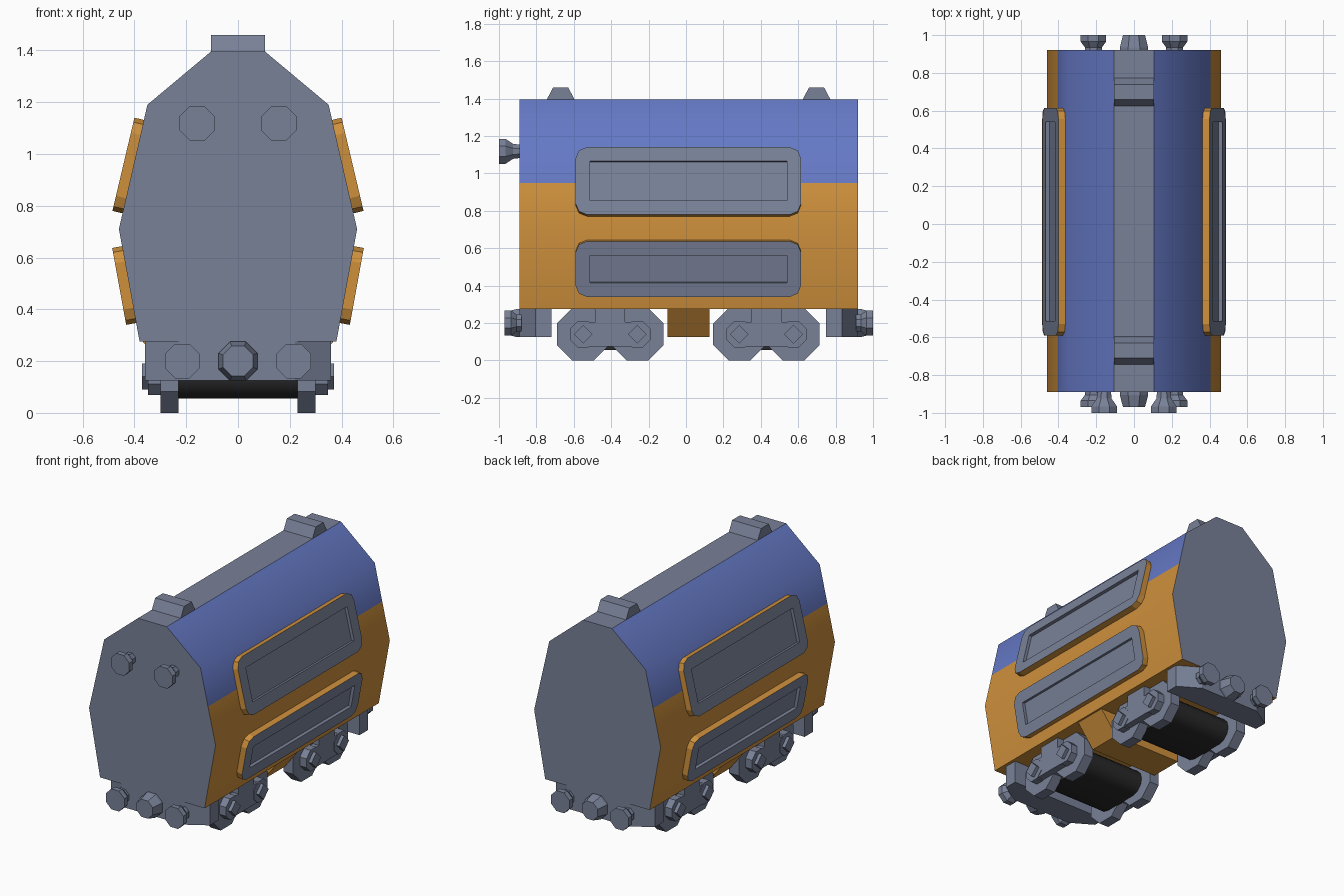
import bpy, bmesh, math
from mathutils import Vector

cube = bpy.data.objects.get("Cube")
if cube:
    bpy.data.objects.remove(cube, do_unlink=True)


def material(name, rgb):
    m = bpy.data.materials.new(name)
    m.use_nodes = True
    m.diffuse_color = (*rgb, 1)
    m.node_tree.nodes["Principled BSDF"].inputs["Base Color"].default_value = (*rgb, 1)
    return m


GREY = material("slate grey", (0.19, 0.22, 0.31))
BLUE = material("blue", (0.13, 0.19, 0.56))
ORANGE = material("orange", (0.62, 0.28, 0.045))
BLACK = material("black", (0.022, 0.022, 0.024))


def finish(bm, name, mats, smooth=None):
    bmesh.ops.recalc_face_normals(bm, faces=bm.faces)
    mesh = bpy.data.meshes.new(name)
    bm.to_mesh(mesh)
    bm.free()
    for m in mats:
        mesh.materials.append(m)
    obj = bpy.data.objects.new(name, mesh)
    bpy.context.collection.objects.link(obj)
    if smooth:
        bpy.ops.object.select_all(action="DESELECT")
        obj.select_set(True)
        bpy.context.view_layer.objects.active = obj
        bpy.ops.object.shade_smooth_by_angle(angle=math.radians(smooth))
    return obj


def skin(rings):
    """Closed solid through a list of matching point rings."""
    bm = bmesh.new()
    loops = [[bm.verts.new(p) for p in ring] for ring in rings]
    bm.faces.new(loops[0])
    bm.faces.new(loops[-1])
    for a, b in zip(loops, loops[1:]):
        for i in range(len(a)):
            j = (i + 1) % len(a)
            bm.faces.new((a[i], a[j], b[j], b[i]))
    return bm


PLACE = {"x": lambda p, d: (d, p[0], p[1]),
         "y": lambda p, d: (p[0], d, p[1]),
         "z": lambda p, d: (p[0], p[1], d)}


def prism(name, pts, axis, start, end, mat, smooth=None):
    bm = skin([[PLACE[axis](p, d) for p in pts] for d in (start, end)])
    return finish(bm, name, [mat], smooth)


def ngon(cx, cz, r, sides=8, turn=0.5):
    """Regular outline; with a half-step turn, r is the flat-to-centre size."""
    if turn:
        r /= math.cos(math.pi / sides)
    return [(cx + r * math.cos(math.tau * (i + turn) / sides),
             cz + r * math.sin(math.tau * (i + turn) / sides)) for i in range(sides)]


def turned(name, x, z, stations):
    """Eight-sided lathe along y from (y, radius) stations."""
    bm = skin([[(px, y, pz) for px, pz in ngon(x, z, r)] for y, r in stations])
    finish(bm, name, [GREY])


# Hull: faceted cross-section, coloured by height
FRONT, BACK = -0.89, 0.92
half = [(0.38, 0.275), (0.46, 0.71), (0.405, 0.95), (0.35, 1.19), (0.105, 1.395)]
outline = half + [(-x, z) for x, z in reversed(half)]
bm = skin([[(x, y, z) for x, z in outline] for y in (FRONT, BACK)])
bm.normal_update()
for f in bm.faces:
    c = f.calc_center_median()
    if abs(f.normal.y) > 0.9 or c.z > 1.39:
        f.material_index = 0
    else:
        f.material_index = 1 if c.z > 0.95 else 2
finish(bm, "hull", [GREY, BLUE, ORANGE], 38.5)

# Roof vents
for y, label in ((-0.67, "front"), (0.698, "rear")):
    shape = [(y - 0.077, 1.39), (y + 0.077, 1.39), (y + 0.04, 1.46), (y - 0.04, 1.46)]
    prism(label + "_roof_vent", shape, "x", -0.105, 0.105, GREY)


# Side panels: rounded slab with a rectangular recess
def panel(name, side, low, high, depth=0.045, radius=0.06, margin=0.076, recess=0.02):
    base = Vector((side * low[0], -0.59, low[1]))
    up = Vector((side * high[0], -0.59, high[1])) - base
    height = up.length
    up.normalize()
    along = Vector((0, 1, 0))
    out = Vector((side * up.z, 0, -side * up.x))
    length = 1.205

    def at(u, v, n):
        return base + along * u + up * v + out * n

    outer = []
    corners = [(radius, radius, 180), (length - radius, radius, 270),
               (length - radius, height - radius, 0), (radius, height - radius, 90)]
    for cu, cv, angle in corners:
        for k in (0, 45, 90):
            a = math.radians(angle + k)
            outer.append((cu + radius * math.cos(a), cv + radius * math.sin(a)))
    inner = [(margin, margin), (length - margin, margin),
             (length - margin, height - margin), (margin, height - margin)]
    bm = bmesh.new()
    back = [bm.verts.new(at(u, v, -depth)) for u, v in outer]
    face = [bm.verts.new(at(u, v, 0)) for u, v in outer]
    lip = [bm.verts.new(at(u, v, 0)) for u, v in inner]
    floor = [bm.verts.new(at(u, v, -recess)) for u, v in inner]
    rim = [bm.faces.new(back)]
    for i in range(12):
        j = (i + 1) % 12
        rim.append(bm.faces.new((back[i], back[j], face[j], face[i])))
    for f in rim:
        f.material_index = 1
    bm.faces.new(floor)
    for i in range(4):
        j = (i + 1) % 4
        a, b, c = face[3 * i:3 * i + 3]
        bm.faces.new((a, b, lip[i]))
        bm.faces.new((b, c, lip[i]))
        bm.faces.new((c, face[3 * j], lip[j], lip[i]))
        bm.faces.new((lip[i], lip[j], floor[j], floor[i]))
    finish(bm, name, [GREY, ORANGE])


for side, label in ((1, "left"), (-1, "right")):
    panel(label + "_upper_panel", side, (0.485, 0.78), (0.40, 1.14))
    panel(label + "_lower_panel", side, (0.432, 0.34), (0.486, 0.637))

# Headlamps on the front only
for side, label in ((1, "left"), (-1, "right")):
    turned(label + "_headlamp", side * 0.158, 1.118,
           [(FRONT + 0.01, 0.035), (-0.925, 0.04), (-0.965, 0.067), (-1.0, 0.067)])

# Buffer beams, buffers and couplings at both ends
for face, inward, tip, label in ((FRONT, 1, 0.08, "front"), (BACK, -1, 0.08, "rear")):
    beam = [(-0.22, face), (0.22, face), (0.36, face + inward * 0.085),
            (0.36, face + inward * 0.172), (-0.36, face + inward * 0.172),
            (-0.36, face + inward * 0.085)]
    prism(label + "_buffer_beam", beam, "z", 0.125, 0.276, GREY)
    for side, hand in ((1, "left"), (-1, "right")):
        turned(f"{label}_{hand}_buffer", side * 0.215, 0.2,
               [(face + inward * 0.01, 0.045), (face - inward * 0.015, 0.045),
                (face - inward * 0.045, 0.067), (face - inward * tip, 0.067)])
    turned(label + "_coupling", 0, 0.2,
           [(face + inward * 0.01, 0.075), (face - inward * 0.015, 0.075),
            (face - inward * tip, 0.058)])

# Underfloor tank between the bogies
tank = [(-0.37, 0.278), (0.37, 0.278), (0.25, 0.125), (-0.25, 0.125)]
prism("underfloor_tank", tank, "y", -0.10, 0.125, ORANGE)

# Bogies: wheels, dark core, side frames and axle hubs
AXLE = 0.14
for cy, label in ((-0.405, "front"), (0.43, "rear")):
    core = []
    for side, start in ((1, -90), (-1, 90)):
        for k in range(7):
            a = math.radians(start + 30 * k)
            core.append((cy + side * 0.12 + 0.085 * math.cos(a), AXLE + 0.085 * math.sin(a)))
    prism(label + "_bogie_core", core, "x", -0.235, 0.235, BLACK, 35)
    for side, hand in ((1, "left"), (-1, "right")):
        name = f"{label}_{hand}_"
        for off, which in ((-0.145, "first"), (0.145, "second")):
            prism(name + which + "_wheel", ngon(cy + off, AXLE, 0.14), "x",
                  side * 0.23, side * 0.30, GREY)
            prism(name + which + "_axle_box", ngon(cy + off, AXLE, 0.07), "x",
                  side * 0.295, side * 0.348, GREY)
            prism(name + which + "_axle_hub", ngon(cy + off, AXLE, 0.05, 4, 0), "x",
                  side * 0.34, side * 0.37, GREY)
        bar = [(cy - 0.145, 0.075), (cy + 0.145, 0.075), (cy + 0.145, 0.205),
               (cy - 0.145, 0.205)]
        prism(name + "side_frame", bar, "x", side * 0.22, side * 0.345, GREY)
        block = [(cy - 0.08, 0.2), (cy + 0.08, 0.2), (cy + 0.08, 0.277), (cy - 0.08, 0.277)]
        prism(name + "bolster", block, "x", side * 0.2, side * 0.345, GREY)
